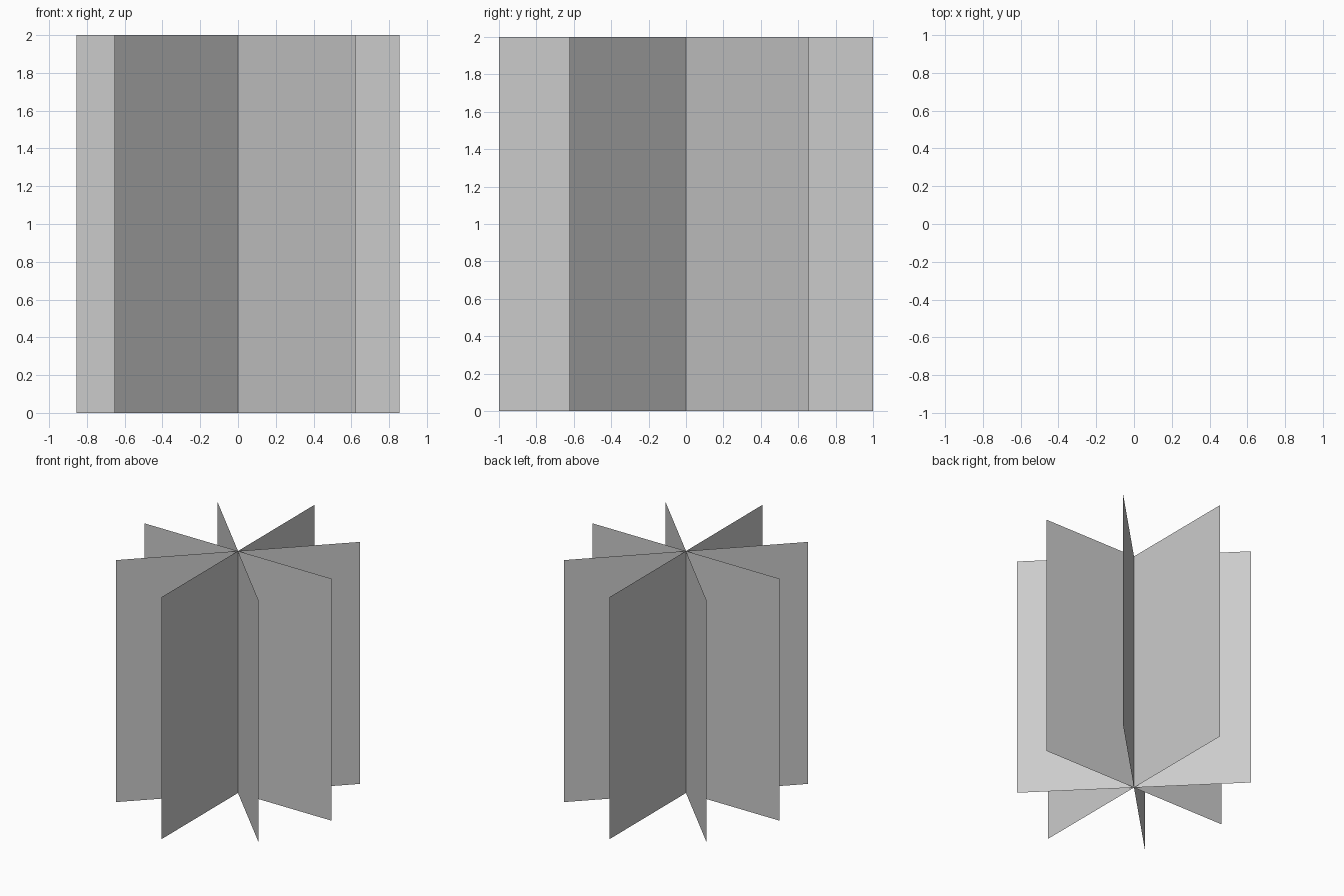
import bpy
import math

if "Cube" in bpy.data.objects:
    bpy.data.objects.remove(bpy.data.objects["Cube"])

HEIGHT = 2.0


def upright_panel(name, half_width, angle):
    """Flat vertical panel passing through the z axis, turned by angle in degrees."""
    dx = half_width * math.cos(math.radians(angle))
    dy = half_width * math.sin(math.radians(angle))
    verts = [(-dx, -dy, 0), (dx, dy, 0), (dx, dy, HEIGHT), (-dx, -dy, HEIGHT)]
    mesh = bpy.data.meshes.new(name)
    mesh.from_pydata(verts, [], [(0, 1, 2, 3)])
    obj = bpy.data.objects.new(name, mesh)
    bpy.context.collection.objects.link(obj)


# Four crossed panels of slightly different widths
upright_panel("crosswise_panel", 0.855, 0)
upright_panel("diagonal_panel_a", 0.655 * math.sqrt(2), 45)
upright_panel("lengthwise_panel", 1.0, 90)
upright_panel("diagonal_panel_b", 0.622 * math.sqrt(2), 135)
